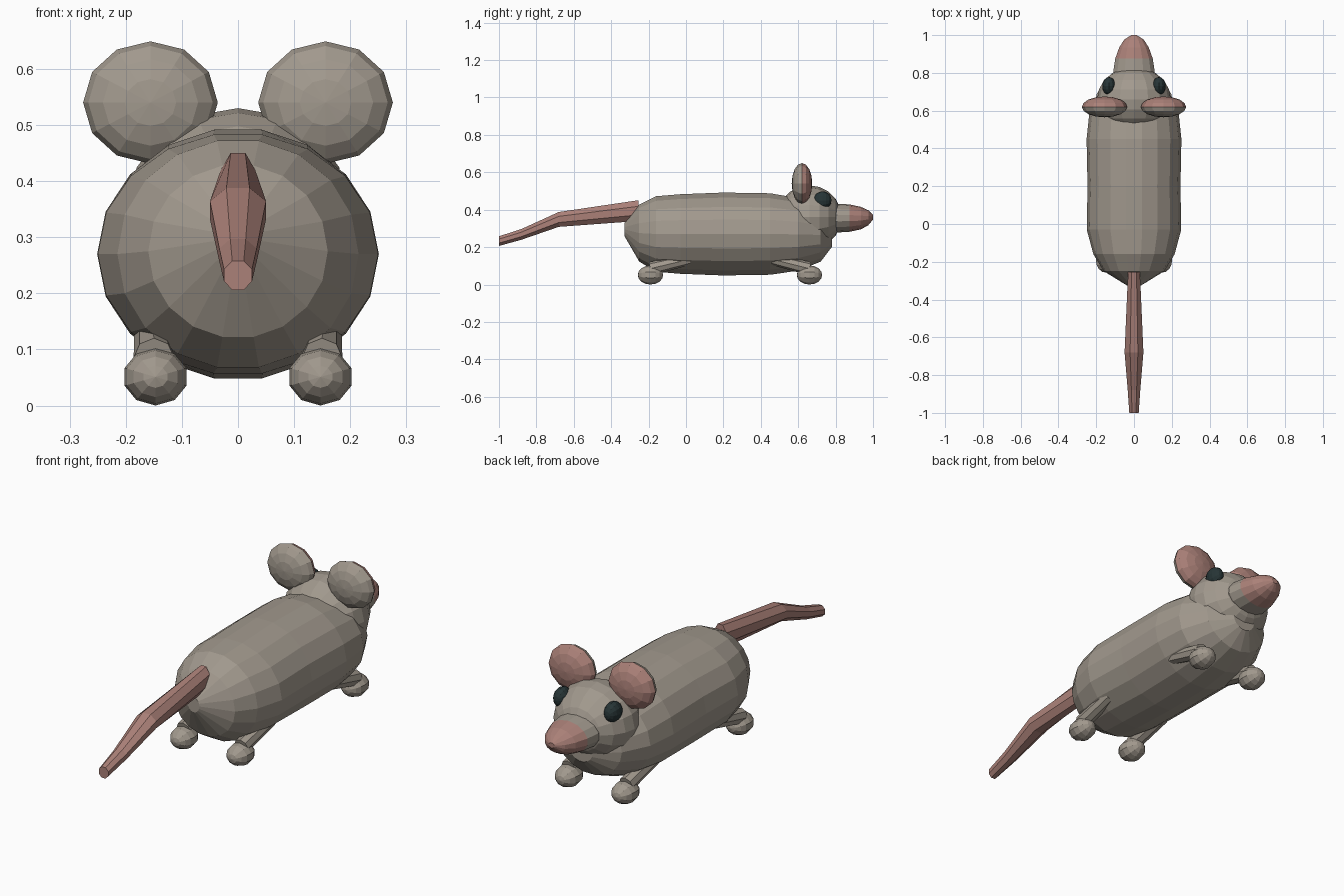
import bpy, bmesh, math
from mathutils import Vector, Matrix

cube = bpy.data.objects.get("Cube")
if cube:
    bpy.data.objects.remove(cube, do_unlink=True)


def material(name, rgb):
    m = bpy.data.materials.new(name)
    m.use_nodes = True
    m.diffuse_color = (*rgb, 1)
    m.node_tree.nodes["Principled BSDF"].inputs["Base Color"].default_value = (*rgb, 1)
    return m


GREY = material("warm grey fur", (0.36, 0.32, 0.27))
PINK = material("dusty pink skin", (0.41, 0.22, 0.19))
DARK = material("dark eye", (0.02, 0.035, 0.037))


def finish(name, bm, mats, pink_from=None):
    """Turn a bmesh into an object; faces ahead of pink_from take the second material."""
    bmesh.ops.recalc_face_normals(bm, faces=bm.faces)
    if pink_from is not None:
        for f in bm.faces:
            f.material_index = int(f.calc_center_median().y > pink_from)
    me = bpy.data.meshes.new(name)
    bm.to_mesh(me)
    bm.free()
    for m in mats:
        me.materials.append(m)
    ob = bpy.data.objects.new(name, me)
    bpy.context.collection.objects.link(ob)
    return ob


def loft(name, rings, sides, mats, turn=0.0, pink_from=None):
    """Skin elliptical rings (y, z, half width, half height) running along y."""
    bm = bmesh.new()
    loops = []
    for y, z, rx, rz in rings:
        angles = [math.tau * (i + turn) / sides for i in range(sides)]
        loops.append([bm.verts.new((rx * math.cos(a), y, z + rz * math.sin(a))) for a in angles])
    for a, b in zip(loops, loops[1:]):
        for i in range(sides):
            j = (i + 1) % sides
            bm.faces.new((a[i], a[j], b[j], b[i]))
    for end in (loops[0], loops[-1]):
        bm.faces.new(end)
    return finish(name, bm, mats, pink_from)


def ball(name, centre, radii, segments, rings, mats, pink_from=None):
    """Faceted ellipsoid with its poles along y."""
    bm = bmesh.new()
    bmesh.ops.create_uvsphere(bm, u_segments=segments, v_segments=rings, radius=1)
    place = Matrix.Translation(centre) @ Matrix.Diagonal((*radii, 1))
    bm.transform(place @ Matrix.Rotation(math.pi / 2, 4, "X"))
    return finish(name, bm, mats, pink_from)


def limb(name, start, end, r1, r2):
    """Tapered straight leg between two points."""
    a, b = Vector(start), Vector(end)
    bm = bmesh.new()
    bmesh.ops.create_cone(bm, cap_ends=True, segments=8, radius1=r1, radius2=r2, depth=(b - a).length)
    turn = (b - a).to_track_quat("Z", "Y").to_matrix().to_4x4()
    bm.transform(Matrix.Translation((a + b) / 2) @ turn)
    return finish(name, bm, [GREY])


# Barrel body with rounded ends
loft("body", [
    (-0.33, 0.295, 0.03, 0.035), (-0.25, 0.275, 0.16, 0.155), (-0.16, 0.27, 0.215, 0.205),
    (-0.03, 0.27, 0.25, 0.216), (0.2, 0.27, 0.246, 0.225), (0.45, 0.27, 0.251, 0.221),
    (0.6, 0.268, 0.235, 0.197), (0.72, 0.265, 0.17, 0.145), (0.78, 0.255, 0.06, 0.055),
], 18, [GREY])

# Head and pink-tipped snout
ball("head", (0, 0.66, 0.36), (0.195, 0.172, 0.17), 16, 10, [GREY])
loft("snout", [
    (0.74, 0.355, 0.105, 0.07), (0.81, 0.355, 0.112, 0.077), (0.875, 0.355, 0.102, 0.073),
    (0.935, 0.355, 0.08, 0.06), (0.975, 0.357, 0.054, 0.04), (1.0, 0.36, 0.015, 0.012),
], 14, [GREY, PINK], 0.5, pink_from=0.88)

# Kinked tail
loft("tail", [
    (-0.255, 0.395, 0.034, 0.06), (-0.68, 0.348, 0.054, 0.043),
    (-0.88, 0.268, 0.036, 0.031), (-1.0, 0.232, 0.027, 0.028),
], 8, [PINK], 0.5)

# Paired eyes, ears, legs and feet
for side, s in (("left", 1), ("right", -1)):
    ball(side + "_eye", (s * 0.132, 0.73, 0.45), (0.036, 0.048, 0.048), 12, 8, [DARK])
    ball(side + "_ear", (s * 0.156, 0.62, 0.54), (0.12, 0.055, 0.109), 12, 8, [GREY, PINK], pink_from=0.62)
    for end, foot_y, hip_y in (("front", 0.66, 0.46), ("back", -0.19, 0.02)):
        ball(f"{end}_{side}_foot", (s * 0.147, foot_y, 0.051), (0.058, 0.068, 0.051), 10, 8, [GREY])
        limb(f"{end}_{side}_leg", (s * 0.15, foot_y, 0.085), (s * 0.155, hip_y, 0.135), 0.036, 0.03)
